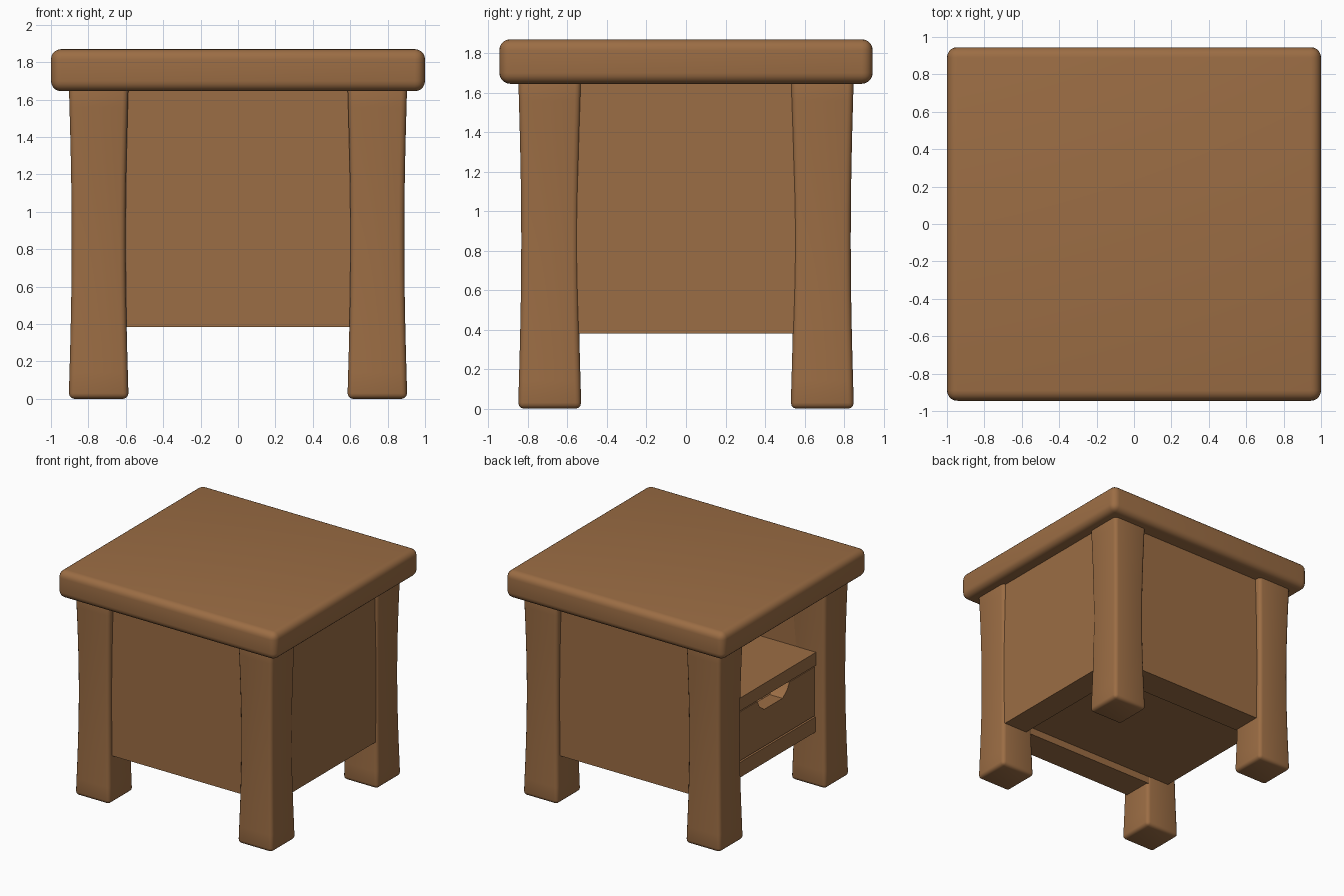
import bpy, bmesh, math

if "Cube" in bpy.data.objects:
    bpy.data.objects.remove(bpy.data.objects["Cube"])

wood = bpy.data.materials.new("brown wood")
wood.diffuse_color = (0.33, 0.153, 0.058, 1)
wood.use_nodes = True
wood.node_tree.nodes["Principled BSDF"].inputs["Base Color"].default_value = wood.diffuse_color


def finish(bm, name, bevel=0.0, segs=3):
    """Turn a bmesh into a named object with optional rounded edges."""
    bmesh.ops.recalc_face_normals(bm, faces=bm.faces)
    me = bpy.data.meshes.new(name)
    bm.to_mesh(me)
    bm.free()
    me.materials.append(wood)
    ob = bpy.data.objects.new(name, me)
    bpy.context.collection.objects.link(ob)
    bpy.context.view_layer.objects.active = ob
    bpy.ops.object.select_all(action='DESELECT')
    ob.select_set(True)
    if bevel:
        m = ob.modifiers.new("rounding", 'BEVEL')
        m.width, m.segments = bevel, segs
        m.limit_method, m.angle_limit = 'ANGLE', math.radians(40)
        bpy.ops.object.modifier_apply(modifier=m.name)
    bpy.ops.object.shade_smooth_by_angle(angle=math.radians(35))
    return ob


def box(name, x, y, z, bevel=0.0, segs=3):
    bm = bmesh.new()
    bmesh.ops.create_cube(bm, size=1)
    for v in bm.verts:
        for i, (a, b) in enumerate((x, y, z)):
            v.co[i] = a if v.co[i] < 0 else b
    return finish(bm, name, bevel, segs)


# table top: thick rounded slab
box("table_top", (-1, 1), (-0.945, 0.945), (1.645, 1.87), 0.055, 5)


# legs: square posts with a gentle waist, tops buried in the slab
def leg(name, cx, cy):
    bm = bmesh.new()
    n, height, rings = 12, 1.70, []
    for k in range(n + 1):
        t = k / n
        h = 0.16 - 0.016 * math.sin(math.pi * t)
        rings.append([bm.verts.new((cx + sx * h, cy + sy * h, t * height))
                      for sx, sy in ((-1, -1), (1, -1), (1, 1), (-1, 1))])
    for a, b in zip(rings, rings[1:]):
        for i in range(4):
            j = (i + 1) % 4
            bm.faces.new((a[i], a[j], b[j], b[i]))
    bm.faces.new(rings[0])
    bm.faces.new(rings[-1])
    finish(bm, name, 0.03, 3)


for sx, xn in ((-1, "left"), (1, "right")):
    for sy, yn in ((-1, "front"), (1, "back")):
        leg(f"{yn}_{xn}_leg", sx * 0.745, sy * 0.69)

# closed walls on the front, back and right
box("front_panel", (-0.7, 0.7), (-0.795, -0.545), (0.385, 1.66))
box("back_panel", (-0.7, 0.7), (0.545, 0.795), (0.385, 1.66))
box("right_panel", (0.66, 0.878), (-0.6, 0.6), (0.38, 1.66))

# boards inside the opening on the left
box("bottom_board", (-0.805, 0.68), (-0.56, 0.56), (0.445, 0.57))
box("shelf", (-0.81, 0.68), (-0.56, 0.56), (1.0, 1.107))

# drawer: thick front with a notch for the hand, plus its tray
profile = [(-0.54, 0.58), (0.54, 0.58), (0.54, 0.985), (0.21, 0.985), (0.18, 0.93),
           (0.12, 0.885), (-0.12, 0.885), (-0.18, 0.93), (-0.21, 0.985), (-0.54, 0.985)]
bm = bmesh.new()
face = bm.faces.new([bm.verts.new((-0.80, y, z)) for y, z in profile])
out = bmesh.ops.extrude_face_region(bm, geom=[face], use_keep_orig=True)
for v in out["geom"]:
    if isinstance(v, bmesh.types.BMVert):
        v.co.x += 0.12
finish(bm, "drawer_front")
box("drawer_base", (-0.70, 0.62), (-0.53, 0.53), (0.575, 0.63))
for s, n in ((-1, "front"), (1, "back")):
    box(f"drawer_{n}_side", (-0.70, 0.62), tuple(sorted((s * 0.48, s * 0.53))), (0.6, 0.97))
box("drawer_end", (0.57, 0.62), (-0.5, 0.5), (0.6, 0.97))
